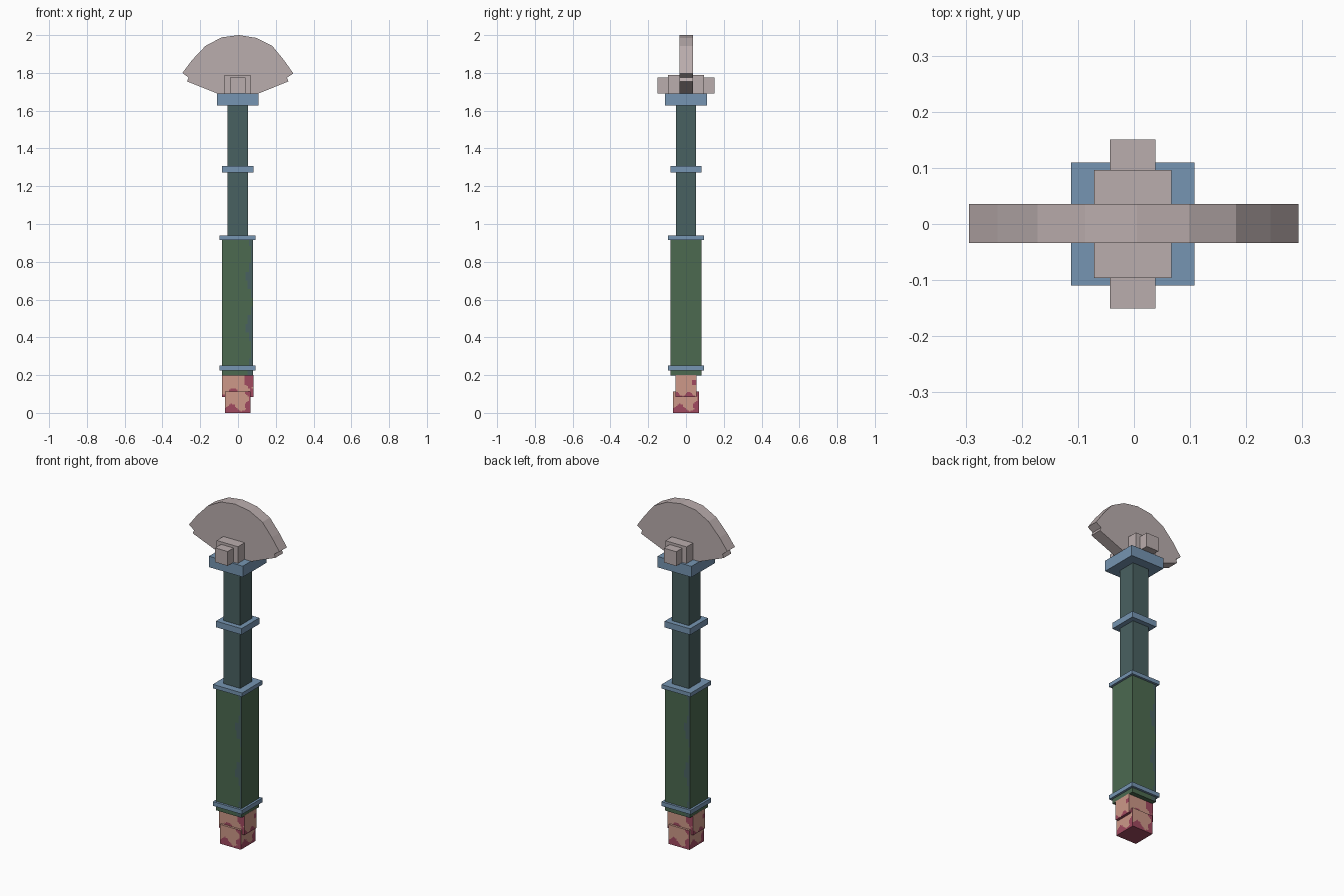
import bpy, bmesh
from math import sin
from mathutils import Vector

if "Cube" in bpy.data.objects:
    bpy.data.objects.remove(bpy.data.objects["Cube"])


def material(name, rgb):
    colour = [(c / 255 / 12.92 if c < 11 else ((c / 255 + 0.055) / 1.055) ** 2.4) for c in rgb] + [1]
    m = bpy.data.materials.new(name)
    m.use_nodes = True
    m.diffuse_color = colour
    m.node_tree.nodes["Principled BSDF"].inputs["Base Color"].default_value = colour
    return m


STONE = material("pale stone", (186, 173, 173))
BLUE = material("blue metal", (118, 149, 178))
GREEN = material("green wrap", (76, 106, 80))
TEAL = material("dark teal", (73, 97, 97))
PINK = material("salmon", (205, 152, 136))
CRIMSON = material("crimson", (161, 74, 96))


def finish(name, bm, mats):
    mesh = bpy.data.meshes.new(name)
    bmesh.ops.recalc_face_normals(bm, faces=bm.faces)
    bm.to_mesh(mesh)
    bm.free()
    for m in mats:
        mesh.materials.append(m)
    obj = bpy.data.objects.new(name, mesh)
    bpy.context.collection.objects.link(obj)
    return obj


def box(name, half_x, half_y, z0, z1, mats, cuts=0, rule=None):
    """Box on the shaft axis; rule(u, v, normal) is true where the second colour goes."""
    bm = bmesh.new()
    bmesh.ops.create_cube(bm, size=2)
    if cuts:
        bmesh.ops.subdivide_edges(bm, edges=bm.edges[:], cuts=cuts, use_grid_fill=True)
    bm.normal_update()
    if rule:
        for f in bm.faces:
            c = f.calc_center_median()
            across = Vector((0, 0, 1)).cross(f.normal)
            f.material_index = int(rule(c.dot(across), c.z, f.normal))
    for v in bm.verts:
        v.co = (v.co.x * half_x - 0.002, v.co.y * half_y, z0 + (v.co.z + 1) / 2 * (z1 - z0))
    return finish(name, bm, mats)


# Painted patches, with u and v running from -1 to 1 over each side
def base_patch(u, v, n):
    if abs(n.z) > 0.5:
        return n.z < 0
    return v < -0.5 + 0.35 * sin(4 * u + 3.5) or u > 0.72 + 0.2 * sin(5 * v)


def upper_patch(u, v, n):
    if abs(n.x) > 0.5:
        return v < -0.75 + 0.2 * sin(5 * u) or (u > 0.6 and 0.1 < v < 0.6)
    return v < -0.5 + 0.3 * sin(5 * u + 3) or (u > 0.4 and v > 0.1 + 0.3 * sin(6 * u))


def grip_patch(u, v, n):
    return abs(n.y) > 0.5 and u > 0.75 + 0.2 * sin(9 * v + 1)


# Pommel
box("pommel_base", 0.068, 0.068, 0, 0.113, [PINK, CRIMSON], 17, base_patch)
box("pommel_upper", 0.083, 0.055, 0.085, 0.2, [PINK, CRIMSON], 17, upper_patch)

# Grip and shaft
box("grip", 0.082, 0.082, 0.197, 0.93, [GREEN, TEAL], 15, grip_patch)
box("shaft", 0.054, 0.054, 0.92, 1.64, [TEAL])

# Bands and collar
for name, half, z0, z1 in (("lower_band", 0.095, 0.225, 0.25),
                           ("grip_top_band", 0.095, 0.915, 0.938),
                           ("shaft_band", 0.083, 1.272, 1.308),
                           ("collar", 0.11, 1.628, 1.692)):
    box(name, half, half, z0, z1, [BLUE])

# Blocks clamping the head
box("head_block", 0.069, 0.096, 1.69, 1.79, [STONE])
box("head_pin", 0.0405, 0.151, 1.691, 1.775, [STONE])

# Fan-shaped head, extruded from its outline
outline = [(-0.107, 1.69), (0.107, 1.69), (0.267, 1.755), (0.259, 1.775), (0.293, 1.797),
           (0.243, 1.868), (0.182, 1.942), (0.098, 1.985), (0.005, 2.0), (-0.087, 1.988),
           (-0.172, 1.943), (-0.243, 1.868), (-0.294, 1.8), (-0.262, 1.775), (-0.27, 1.755)]
bm = bmesh.new()
face = bm.faces.new([bm.verts.new((x, -0.034, z)) for x, z in outline])
grown = bmesh.ops.extrude_face_region(bm, geom=[face], use_keep_orig=True)
for v in grown["geom"]:
    if isinstance(v, bmesh.types.BMVert):
        v.co.y = 0.036
finish("fan_head", bm, [STONE])
